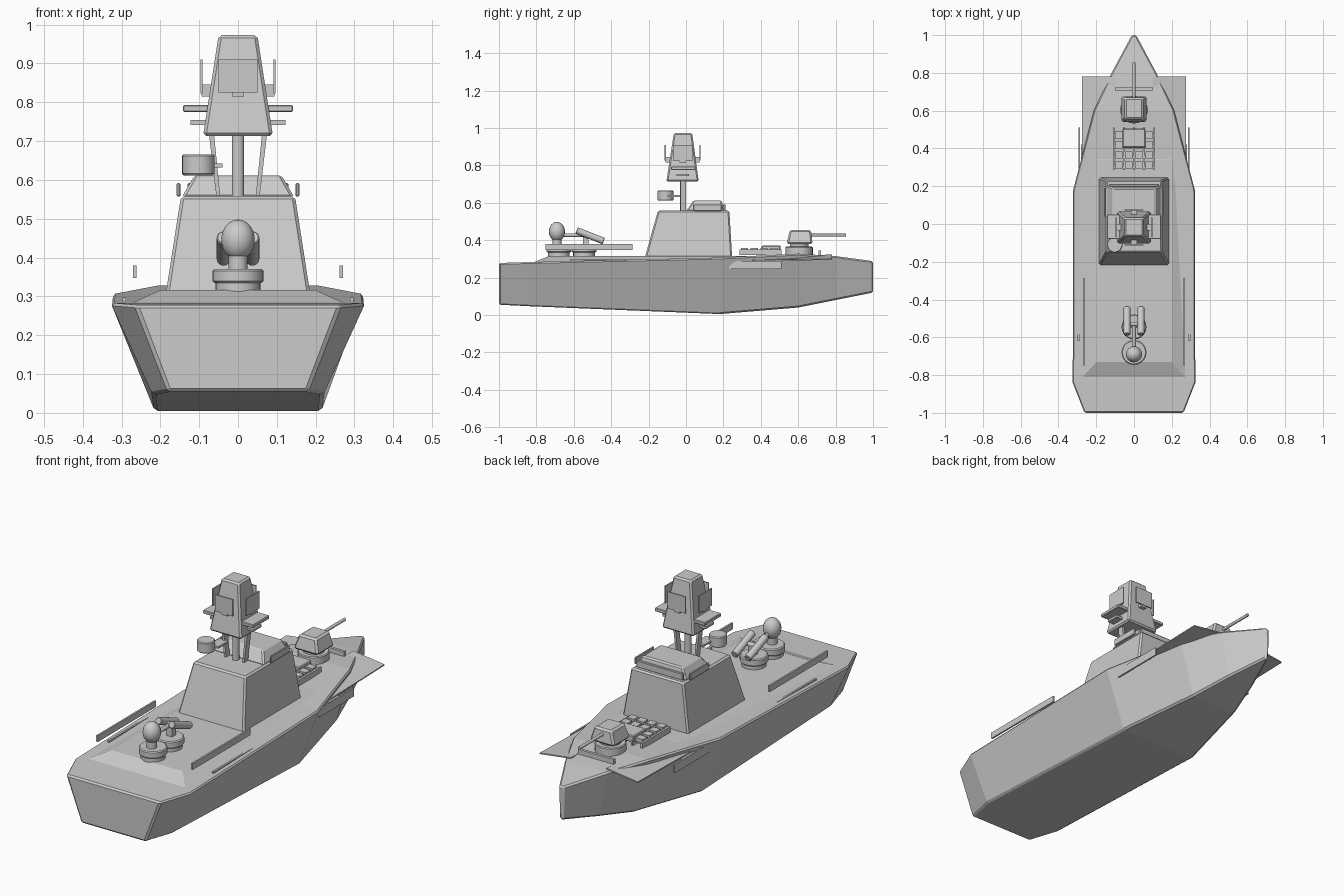
import bpy, bmesh, math
from mathutils import Vector

cube = bpy.data.objects.get("Cube")
if cube:
    bpy.data.objects.remove(cube, do_unlink=True)

grey = bpy.data.materials.new("naval_grey")
grey.use_nodes = True
GREY = (0.6, 0.6, 0.6, 1)
grey.diffuse_color = GREY
grey.node_tree.nodes["Principled BSDF"].inputs["Base Color"].default_value = GREY


def finish(name, bm, bevel=0):
    bmesh.ops.recalc_face_normals(bm, faces=bm.faces)
    mesh = bpy.data.meshes.new(name)
    bm.to_mesh(mesh)
    bm.free()
    ob = bpy.data.objects.new(name, mesh)
    bpy.context.collection.objects.link(ob)
    mesh.materials.append(grey)
    if bevel:
        mod = ob.modifiers.new("edge", 'BEVEL')
        mod.width, mod.segments, mod.limit_method = bevel, 1, 'ANGLE'
    return ob


def loft(name, rings, bevel=0):
    """Skin a list of equal-length closed rings and cap both ends."""
    bm = bmesh.new()
    rows = [[bm.verts.new(p) for p in ring] for ring in rings]
    n = len(rows[0])
    for a, b in zip(rows, rows[1:]):
        for i in range(n):
            bm.faces.new((a[i], a[(i + 1) % n], b[(i + 1) % n], b[i]))
    bm.faces.new(rows[0])
    bm.faces.new(rows[-1])
    return finish(name, bm, bevel)


def rect(x0, x1, y0, y1, z):
    return [(x0, y0, z), (x1, y0, z), (x1, y1, z), (x0, y1, z)]


def block(name, x, y, z, bevel=0):
    return loft(name, [rect(*x, *y, z[0]), rect(*x, *y, z[1])], bevel)


def frustum(name, hw0, y0, z0, hw1, y1, z1, bevel=0):
    return loft(name, [rect(-hw0, hw0, *y0, z0), rect(-hw1, hw1, *y1, z1)], bevel)


def rod(name, a, b, r, sides=16, bevel=0, r2=None):
    a, b = Vector(a), Vector(b)
    bm = bmesh.new()
    bmesh.ops.create_cone(bm, cap_ends=True, segments=sides, radius1=r,
                          radius2=r if r2 is None else r2, depth=(b - a).length)
    turn = (b - a).to_track_quat('Z', 'Y').to_matrix().to_4x4()
    turn.translation = (a + b) / 2
    bm.transform(turn)
    ob = finish(name, bm, bevel)
    smooth(ob)
    return ob


def smooth(ob):
    bpy.ops.object.select_all(action='DESELECT')
    ob.select_set(True)
    bpy.context.view_layer.objects.active = ob
    bpy.ops.object.shade_smooth_by_angle(angle=math.radians(35))


# Hull: stations of y, bottom half width, bottom z, deck half width, deck z
stations = [(-1, .18, .055, .265, .278), (-.84, .22, .047, .328, .283),
            (.18, .215, .005, .325, .307), (.6, .13, .04, .215, .328),
            (.8, .075, .08, .12, .315), (1, .008, .12, .012, .288)]
loft("hull", [[(-b, y, zb), (b, y, zb), (w, y, zt), (-w, y, zt)]
              for y, b, zb, w, zt in stations], .012)

# Raised deck
frustum("raised_deck", .28, (-.82, .42), .28, .2, (-.73, .34), .316)

# Superstructure and bridge
frustum("superstructure", .187, (-.222, .247), .3, .147, (-.15, .232), .558, .008)
frustum("bridge", .145, (0, .205), .555, .112, (.04, .19), .612, .007)
block("bridge_front_window", (-.13, .13), (.198, .212), (.557, .592), .003)

# Paired side fittings
for side, s in (("left", 1), ("right", -1)):
    def span(a, b):
        return sorted((s * a, s * b))
    block(side + "_bridge_window", span(.148, .158), (.04, .19), (.557, .592), .003)
    block(side + "_aft_rail", span(.261, .27), (-.75, -.285), (.348, .38))
    block(side + "_deck_strip", span(.288, .298), (-.62, -.31), (.275, .297))
    block(side + "_hull_plate", span(.286, .294), (.23, .51), (.247, .289))
    # Sloping bow wing
    loft(side + "_bow_wing",
         [[(s * .1, y, zi), (s * .275, y, zo), (s * .275, y, zo + .006), (s * .1, y, zi + .006)]
          for y, zi, zo in ((.28, .29, .285), (.55, .305, .29), (.78, .318, .295))])
    # Mast legs
    loft(side + "_mast_leg", [rect(*span(.046, .056), -.03, 0, .56),
                              rect(*span(.062, .075), -.03, 0, .72)])
    # Yard platforms
    block(side + "_upper_yard", span(.06, .142), (-.08, .05), (.775, .793), .003)
    block(side + "_lower_yard", span(.06, .122), (-.05, .015), (.742, .754))
    # Side antenna panel and its bracket
    block(side + "_antenna_panel", span(.091, .097), (-.07, .035), (.823, .91))
    block(side + "_antenna_bracket", span(.05, .094), (-.035, 0), (.815, .846))
    # Aft launcher tube
    rod(side + "_launch_tube", (s * .037, -.585, .452), (s * .037, -.44, .395), .018, 16, .003)

# Mast
rod("mast_pole", (0, -.017, .555), (0, -.017, .73), .016)
frustum("mast_head", .09, (-.105, .068), .713, .05, (-.065, .033), .973, .008)
for name, y0, y1 in (("aft", -.114, -.108), ("fore", .071, .077)):
    block(name + "_antenna_panel", (-.05, .05), (y0, y1), (.825, .91))
block("antenna_cross_bracket", (-.016, .016), (-.11, .073), (.815, .846))
rod("sensor_drum", (-.102, -.11, .612), (-.102, -.11, .666), .042, 24, .004)
block("drum_arm", (-.09, -.04), (-.1, -.02), (.632, .642))

# Aft gun: two pedestals, dome, cradle
for i, y in enumerate((-.68, -.545)):
    rod(f"aft_pedestal_{i}", (0, y, .305), (0, y, .338), .058, 24)
    rod(f"aft_turntable_{i}", (0, y, .335), (0, y, .371), .066, 24, .005)
rod("dome_neck", (0, -.69, .365), (0, -.69, .42), .025)
bm = bmesh.new()
bmesh.ops.create_uvsphere(bm, u_segments=16, v_segments=12, radius=1)
bmesh.ops.scale(bm, vec=(.043, .043, .052), verts=bm.verts)
bmesh.ops.translate(bm, vec=(0, -.69, .446), verts=bm.verts)
smooth(finish("aft_dome", bm))
rod("aft_barrel", (0, -.66, .427), (0, -.54, .427), .01, 12)
rod("tube_cradle", (-.04, -.53, .422), (.04, -.53, .422), .012, 12)
block("cradle_post", (-.015, .015), (-.55, -.52), (.365, .425))

# Bow gun
rod("bow_gun_base", (0, .605, .31), (0, .605, .365), .073, 24, .004)
rod("bow_gun_collar", (0, .605, .36), (0, .605, .385), .05, 24)
frustum("bow_gun_turret", .07, (.538, .677), .38, .048, (.555, .668), .454, .009)
rod("bow_gun_barrel", (0, .65, .427), (0, .855, .427), .008, 12)
block("breakwater", (-.1, .1), (.708, .722), (.32, .345))

# Launch cells: lattice frame, hatches and a raised box
for x in (-.107, -.053, 0, .053, .107):
    block("cell_bar_long", (x - .005, x + .005), (.285, .51), (.32, .349))
for y in (.3, .355, .41, .465):
    block("cell_bar_cross", (-.11, .11), (y - .005, y + .005), (.32, .349))
for i in range(4):
    for j in range(4):
        x, y = -.08 + i * .0533, .312 + j * .053
        block("cell_hatch", (x - .02, x + .02), (y - .019, y + .019), (.338, .357))
block("cell_box", (-.06, .06), (.405, .505), (.335, .371), .004)
